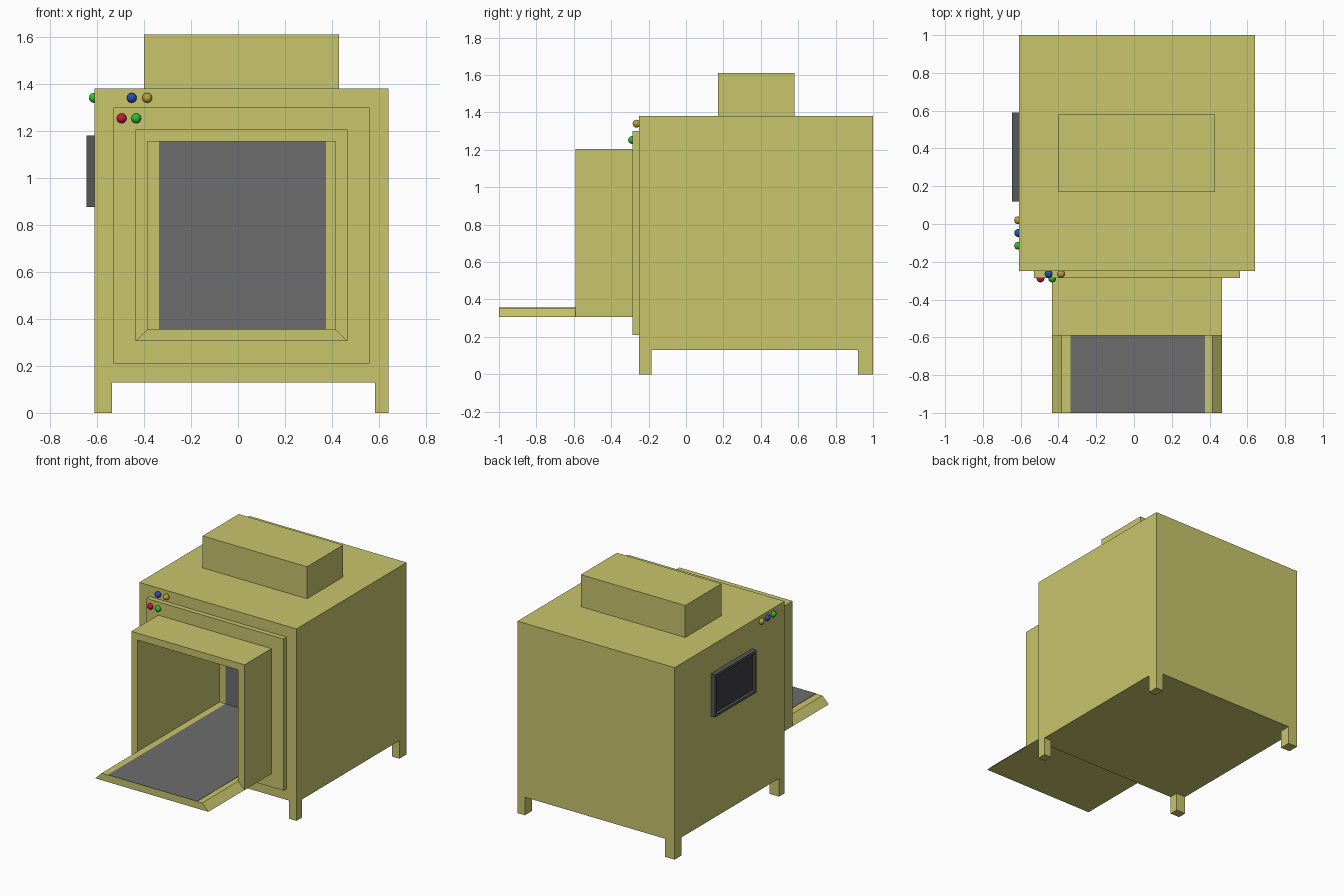
import bpy, bmesh
from mathutils import Matrix

if "Cube" in bpy.data.objects:
    bpy.data.objects.remove(bpy.data.objects["Cube"])


def material(name, rgb):
    m = bpy.data.materials.new(name)
    m.diffuse_color = (*rgb, 1)
    m.use_nodes = True
    m.node_tree.nodes["Principled BSDF"].inputs["Base Color"].default_value = m.diffuse_color
    return m


CREAM = material("olive_yellow", (0.58, 0.56, 0.15))
BELT = material("belt_grey", (0.155, 0.155, 0.155))
FRAME = material("screen_frame_grey", (0.095, 0.095, 0.095))
GLASS = material("screen_glass", (0.05, 0.05, 0.055))
RED = material("red", (0.55, 0.01, 0.04))
GREEN = material("green", (0.03, 0.5, 0.03))
BLUE = material("blue", (0.02, 0.08, 0.45))
GOLD = material("gold", (0.5, 0.36, 0.03))


def finish(name, bm, mat):
    bmesh.ops.recalc_face_normals(bm, faces=bm.faces)
    me = bpy.data.meshes.new(name)
    bm.to_mesh(me)
    bm.free()
    ob = bpy.data.objects.new(name, me)
    bpy.context.collection.objects.link(ob)
    if mat:
        me.materials.append(mat)
    return ob


def box(name, x, y, z, mat):
    """Box from (min, max) pairs on each axis."""
    bm = bmesh.new()
    bmesh.ops.create_cube(bm, size=1)
    for v in bm.verts:
        v.co = [r[0] if c < 0 else r[1] for r, c in zip((x, y, z), v.co)]
    return finish(name, bm, mat)


def cut(ob, cutter):
    mod = ob.modifiers.new("opening", 'BOOLEAN')
    mod.operation = 'DIFFERENCE'
    mod.solver = 'EXACT'
    mod.object = cutter


# Cabinet, front plate and tunnel share one opening
cabinet = box("cabinet", (-0.61, 0.64), (-0.25, 1.0), (0.13, 1.38), CREAM)
plate = box("front_plate", (-0.53, 0.56), (-0.285, -0.25), (0.21, 1.30), CREAM)
tunnel = box("entry_tunnel", (-0.435, 0.465), (-0.59, -0.285), (0.305, 1.205), CREAM)
cutter = box("opening_cutter", (-0.385, 0.415), (-0.8, 0.34), (0.355, 1.155), None)
cutter.hide_render = True
cutter.hide_viewport = False
cutter.display_type = 'WIRE'
for part in (cabinet, plate, tunnel):
    cut(part, cutter)
# Bake the opening in and drop the cutter
deps = bpy.context.evaluated_depsgraph_get()
baked = [(p, bpy.data.meshes.new_from_object(p.evaluated_get(deps)))
         for p in (cabinet, plate, tunnel)]
for part, mesh in baked:
    part.modifiers.clear()
    part.data = mesh
bpy.data.objects.remove(cutter)

# Roof housing
box("roof_housing", (-0.40, 0.43), (0.17, 0.58), (1.38, 1.61), CREAM)

# Legs
for side, x in (("left", (-0.61, -0.535)), ("right", (0.582, 0.64))):
    for end, y in (("front", (-0.25, -0.185)), ("back", (0.92, 1.0))):
        box(f"{end}_{side}_leg", x, y, (0, 0.13), CREAM)

# Feed tray with sloping sides
bm = bmesh.new()
profile = [(-0.435, 0.305), (0.465, 0.305), (0.415, 0.355), (-0.385, 0.355)]
face = bm.faces.new([bm.verts.new((x, -1.0, z)) for x, z in profile])
ext = bmesh.ops.extrude_face_region(bm, geom=[face])
for v in ext["geom"]:
    if isinstance(v, bmesh.types.BMVert):
        v.co.y = -0.59
finish("feed_tray", bm, CREAM)

# Conveyor belt and dark curtain at its far end
box("conveyor_belt", (-0.335, 0.375), (-1.0, 0.34), (0.353, 0.357), BELT)
box("inner_curtain", (-0.335, 0.375), (0.336, 0.342), (0.357, 1.155), BELT)

# Side screen: frame with inset, recessed glass
bm = bmesh.new()
bmesh.ops.create_cube(bm, size=1)
for v in bm.verts:
    v.co = [r[0] if c < 0 else r[1] for r, c in
            zip(((-0.645, -0.61), (0.12, 0.59), (0.875, 1.18)), v.co)]
bm.normal_update()
front = min(bm.faces, key=lambda f: f.calc_center_median().x)
bmesh.ops.inset_region(bm, faces=[front], thickness=0.025)
bmesh.ops.inset_region(bm, faces=[front], thickness=0.008, depth=-0.012)
front.material_index = 1
screen = finish("side_screen", bm, FRAME)
screen.data.materials.append(GLASS)

# Push buttons on the front and left side
buttons = [
    ("front_red", (-0.495, -0.288, 1.253), RED),
    ("front_green", (-0.433, -0.288, 1.253), GREEN),
    ("front_blue", (-0.452, -0.264, 1.34), BLUE),
    ("front_gold", (-0.386, -0.264, 1.34), GOLD),
    ("side_gold", (-0.613, 0.02, 1.34), GOLD),
    ("side_blue", (-0.613, -0.048, 1.34), BLUE),
    ("side_green", (-0.613, -0.115, 1.34), GREEN),
]
for name, pos, mat in buttons:
    bm = bmesh.new()
    bmesh.ops.create_uvsphere(bm, u_segments=24, v_segments=12, radius=0.021,
                              matrix=Matrix.Translation(pos))
    for f in bm.faces:
        f.smooth = True
    finish(name + "_button", bm, mat)
